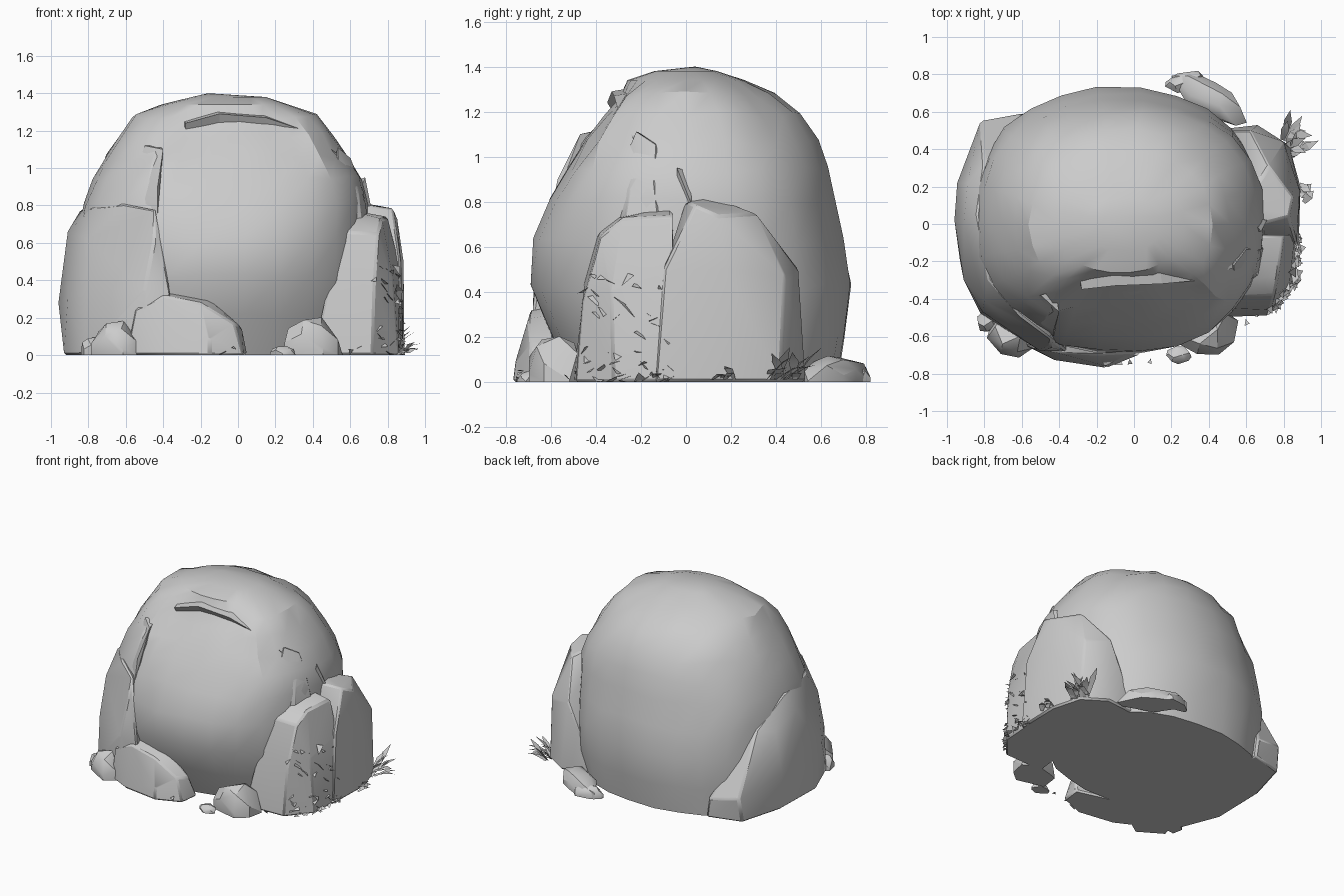
import bpy, bmesh, math, random
from mathutils import Vector

if "Cube" in bpy.data.objects:
    bpy.data.objects.remove(bpy.data.objects["Cube"])
random.seed(7)


def finish(name, bm, angle=32, bevel=0):
    bmesh.ops.recalc_face_normals(bm, faces=bm.faces)
    me = bpy.data.meshes.new(name)
    bm.to_mesh(me)
    bm.free()
    ob = bpy.data.objects.new(name, me)
    bpy.context.collection.objects.link(ob)
    if bevel:
        m = ob.modifiers.new("chipped_edges", 'BEVEL')
        m.width, m.segments, m.limit_method = bevel, 1, 'ANGLE'
        m.angle_limit = math.radians(30)
    bpy.ops.object.select_all(action='DESELECT')
    ob.select_set(True)
    bpy.context.view_layer.objects.active = ob
    bpy.ops.object.shade_smooth_by_angle(angle=math.radians(angle))
    return ob


def hull(name, pts, bevel=0.012):
    bm = bmesh.new()
    for p in pts:
        bm.verts.new(p)
    bmesh.ops.convex_hull(bm, input=bm.verts)
    bmesh.ops.delete(bm, geom=[v for v in bm.verts if not v.link_faces], context='VERTS')
    bmesh.ops.dissolve_limit(bm, angle_limit=math.radians(4), verts=bm.verts, edges=bm.edges)
    return finish(name, bm, 30, bevel)


def pebble(name, c, size, turn, n=14):
    # faceted stone, flat on the ground
    pts = []
    for i in range(n):
        a, t = i * 2.4 + random.uniform(-.3, .3), (i + .5) / n
        r = math.sqrt(1 - t ** 2.6)
        x, y = size[0] * r * math.cos(a), size[1] * r * math.sin(a)
        for z in ((0, size[2] * t) if i < 7 else (size[2] * t,)):
            pts.append((c[0] + x * math.cos(turn) - y * math.sin(turn),
                        c[1] + x * math.sin(turn) + y * math.cos(turn), z))
    return hull(name, pts, 0)


# main boulder: rings of z, x min, x max, y min, y max
rings = [(0, -.84, .64, -.50, .68), (.2, -.86, .69, -.60, .71), (.42, -.87, .71, -.69, .735),
         (.62, -.865, .71, -.69, .70), (.8, -.83, .70, -.65, .665), (.94, -.775, .665, -.61, .635),
         (1.06, -.715, .59, -.57, .59), (1.18, -.645, .51, -.50, .51), (1.27, -.56, .42, -.41, .40),
         (1.34, -.41, .27, -.26, .26), (1.38, -.25, .15, -.14, .14)]
N = 26
bm = bmesh.new()
loops = []
for z, x0, x1, y0, y1 in rings:
    loop = []
    for i in range(N):
        a = 2 * math.pi * i / N
        c, s = math.cos(a), math.sin(a)
        x = (x0 + x1) / 2 + (x1 - x0) / 2 * math.copysign(abs(c) ** .9, c)
        y = (y0 + y1) / 2 + (y1 - y0) / 2 * math.copysign(abs(s) ** .9, s)
        # split front face set back under the crown
        if -.43 < x < .54 and .2 < z < 1.3 and y < 0:
            y = max(y, -.70 + .60 * max(0, z - .5) ** 1.5 + .15 * max(0, x - .1) * (z > .7))
        k = 1 + random.uniform(-.015, .009)
        loop.append(bm.verts.new((x * k, y * k, z + (random.uniform(-.02, .02) if 0 < z < 1.3 else 0))))
    loops.append(loop)
for a, b in zip(loops, loops[1:]):
    for i in range(N):
        j = (i + 1) % N
        bm.faces.new((a[i], a[j], b[j], b[i]))
top = bm.verts.new((-.16, .04, 1.4))
for i in range(N):
    bm.faces.new((loops[-1][i], loops[-1][(i + 1) % N], top))
bm.faces.new(loops[0][::-1])
finish("main_boulder", bm, 28)

# left slab leaning on the boulder
hull("left_slab", [(-.83, .52, 0), (-.92, .2, 0), (-.93, -.2, 0), (-.82, -.48, 0), (-.5, -.66, 0),
                   (-.58, .59, 0), (-.4, -.6, 0), (-.96, .02, .28), (-.945, .22, .28), (-.91, -.3, .3),
                   (-.81, -.47, .35), (-.5, -.68, .35), (-.36, -.68, .33), (-.82, .55, .18),
                   (-.6, .59, .14), (-.91, 0, .66), (-.89, .22, .58), (-.8, -.41, .62), (-.45, -.66, .62),
                   (-.84, .05, .78), (-.78, -.3, .79), (-.6, -.5, .81), (-.44, -.62, .78), (-.8, .32, .6)])
# low front ledge
hull("front_ledge", [(-.6, -.64, 0), (-.42, -.73, 0), (-.15, -.77, 0), (.03, -.7, 0), (.05, -.55, 0),
                     (-.5, -.4, 0), (-.4, -.69, .32), (-.2, -.7, .28), (-.15, -.6, .3), (-.02, -.69, .17),
                     (.02, -.6, .15), (-.4, -.5, .36), (-.15, -.76, .08), (-.55, -.66, .25)])
# right slabs
hull("right_front_slab", [(.4, -.5, 0), (.72, -.49, 0), (.86, -.32, 0), (.88, -.05, 0), (.45, -.05, 0),
                          (.56, -.39, .66), (.6, -.3, .73), (.75, -.38, .65), (.77, -.28, .73),
                          (.8, -.06, .74), (.58, -.06, .78), (.83, -.33, .4), (.5, -.45, .45),
                          (.73, -.46, .35), (.86, -.06, .5)])
hull("right_back_slab", [(.88, -.14, 0), (.89, .2, 0), (.83, .42, 0), (.66, .53, 0), (.4, .5, 0),
                         (.4, -.14, 0), (.87, -.1, .5), (.885, .18, .5), (.8, .44, .47), (.62, .5, .5),
                         (.68, .0, .8), (.83, .04, .785), (.85, .14, .74), (.72, .31, .75), (.58, .1, .83)])
# ribs and crown ledge
hull("right_rib", [(.5, -.32, .68), (.67, -.28, .68), (.7, -.12, .7), (.5, -.1, .7), (.65, -.25, .85),
                   (.54, -.33, .86), (.53, -.22, 1.12), (.6, -.13, 1.06), (.67, -.14, .88)], .006)
hull("rib_shard", [(.6, -.04, .75), (.71, .02, .8), (.68, -.04, .95), (.62, .03, .93), (.6, .06, .75)], 0)
arc = [(-.28, -.35, 1.24), (-.1, -.33, 1.29), (.15, -.32, 1.27), (.36, -.3, 1.2), (.54, -.23, 1.07)]
for k, (a, b) in enumerate(zip(arc, arc[1:])):
    a, b = Vector(a), Vector(b)
    hull(f"crown_ledge_{k}", [p + Vector(d) for p in (a, b)
                              for d in ((0, 0, 0), (0, .03, -.05), (-.03, .2, .035), (-.05, .2, -.1))], 0)
hull("left_rib", [(-.43, -.6, .75), (-.4, -.47, 1.1), (-.54, -.5, .8), (-.5, -.38, 1.12),
                  (-.42, -.36, 1.12), (-.6, -.4, .8), (-.43, -.57, .9)], 0)

# loose stones round the base
for k, (c, size, turn) in enumerate([((-.65, -.6), (.14, .12, .19), .1), ((.4, -.58), (.17, .13, .21), .3),
                                     ((.4, .67), (.24, .1, .12), -.55), ((.27, .76), (.11, .06, .08), .3),
                                     ((-.78, -.52), (.07, .06, .1), .5), ((.24, -.7), (.07, .05, .05), 0)]):
    pebble(f"stone_{k}", c, size, turn)

# grass tufts: thin pointed blades
bm = bmesh.new()
def blade(p, d, w):
    p, d = Vector(p), Vector(d)
    s = d.cross(Vector((0, 0, 1))).normalized() * w
    m = p + d * .55 + Vector((0, 0, .015))
    v = [bm.verts.new(q) for q in (p - s * .5, p + s * .5, m + s, p + d, m - s)]
    bm.faces.new((v[0], v[1], v[2], v[4]))
    bm.faces.new((v[4], v[2], v[3]))
for px, py, n, L in ((.83, .42, 14, .15), (.87, .15, 5, .08), (.86, -.1, 4, .06)):
    out = math.atan2(py, px)
    for i in range(n):
        a = out + random.uniform(-1.1, 1.1)
        l = L * random.uniform(.7, 1.1)
        blade((px + random.uniform(-.04, .04), py + random.uniform(-.07, .07), .01),
              (l * math.cos(a), l * math.sin(a), l * random.uniform(.1, 1.1)), .022)
finish("grass_tufts", bm, 20)

# small leaf chips creeping up the right slabs and scattered at the base
bm = bmesh.new()
def chip(p, r):
    a = random.uniform(0, 6.28)
    bm.faces.new([bm.verts.new((p[0] + r * math.cos(a + t) * .8, p[1] + r * math.sin(a + t),
                                max(0, p[2] + r * random.uniform(-1, 1)))) for t in (0, 2.1, 4.2)])
for i in range(46):
    y = random.uniform(-.46, -.05)
    z = .5 * random.random() ** 2.2
    chip((.88 - max(0, -.3 - y) * .8 - z * .06, y, z), random.uniform(.02, .035))
for i in range(20):
    a = random.uniform(math.pi * 1.08, math.pi * 1.9)
    chip((.86 * math.cos(a), .74 * math.sin(a), random.uniform(.01, .05)), random.uniform(.015, .035))
finish("leaf_chips", bm, 20)
